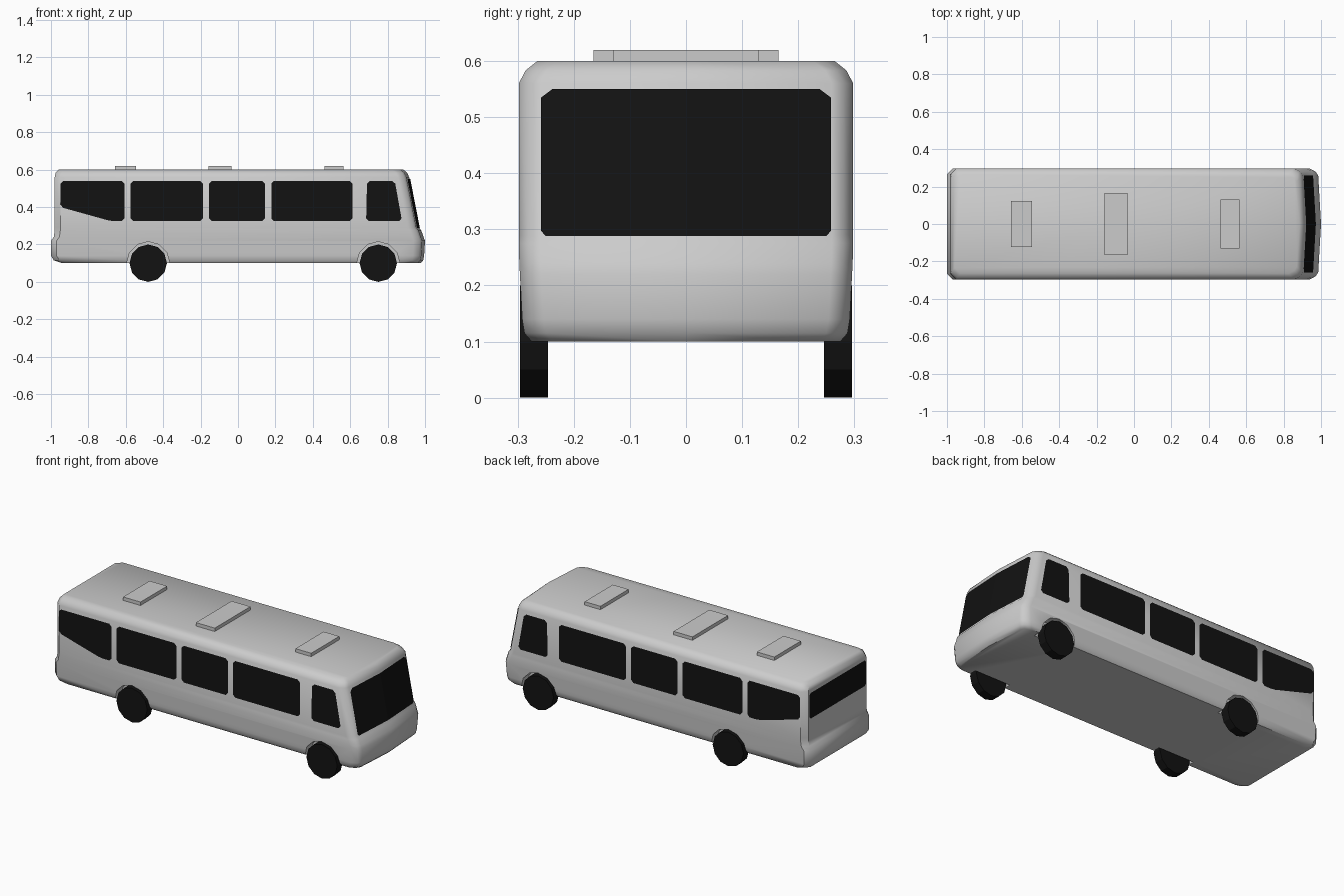
import bpy, bmesh, math

if "Cube" in bpy.data.objects:
    bpy.data.objects.remove(bpy.data.objects["Cube"])

black = bpy.data.materials.new("dark_glass_and_rubber")
black.diffuse_color = (0.006, 0.006, 0.006, 1)
black.use_nodes = True
black.node_tree.nodes["Principled BSDF"].inputs["Base Color"].default_value = black.diffuse_color


def mesh_object(name, verts, faces, mat=None, fix_normals=True):
    mesh = bpy.data.meshes.new(name)
    mesh.from_pydata(verts, [], faces)
    if fix_normals:
        bm = bmesh.new()
        bm.from_mesh(mesh)
        bmesh.ops.recalc_face_normals(bm, faces=bm.faces)
        bm.to_mesh(mesh)
        bm.free()
    obj = bpy.data.objects.new(name, mesh)
    bpy.context.collection.objects.link(obj)
    if mat:
        mesh.materials.append(mat)
    return obj


def activate(obj):
    bpy.ops.object.select_all(action='DESELECT')
    obj.select_set(True)
    bpy.context.view_layer.objects.active = obj


def cylinder(name, x, y, z, radius, depth):
    bpy.ops.mesh.primitive_cylinder_add(vertices=12, radius=radius, depth=depth,
                                        location=(x, y, z),
                                        rotation=(math.pi / 2, 0, 0))
    obj = bpy.context.object
    obj.name = name
    return obj


# Body: stacked outlines (z, rear x, front x, half width)
levels = [(0.10, -0.94, 0.975, 0.275), (0.115, -0.985, 0.99, 0.288),
          (0.14, -1.0, 0.995, 0.292), (0.22, -1.0, 1.0, 0.296),
          (0.24, -0.985, 0.992, 0.297), (0.275, -0.98, 0.98, 0.298),
          (0.29, -0.98, 0.968, 0.298), (0.56, -0.98, 0.915, 0.298),
          (0.583, -0.975, 0.905, 0.286), (0.60, -0.96, 0.885, 0.265)]
verts, faces = [], []
for z, xr, xf, h in levels:
    half = [(xr, h - 0.03), (xr + 0.03, h), (xf - 0.06, h),
            (xf - 0.028, h - 0.017), (xf - 0.015, h - 0.038)]
    ring = half + [(xf, 0)] + [(x, -y) for x, y in reversed(half)]
    verts += [(x, y, z) for x, y in ring]
n = len(ring)
for i in range(len(levels) - 1):
    for j in range(n):
        k = (j + 1) % n
        faces.append((i * n + j, i * n + k, (i + 1) * n + k, (i + 1) * n + j))
faces += [tuple(range(n)), tuple(range(len(verts) - n, len(verts)))]
body = mesh_object("body", verts, faces)

# Wheels and wheel arches
for x, place in ((-0.48, "rear"), (0.75, "front")):
    for s, side in ((-1, "right"), (1, "left")):
        cutter = cylinder("arch_cutter", x, s * 0.29, 0.10, 0.115, 0.11)
        cutter.hide_render = True
        activate(body)
        mod = body.modifiers.new("arch", 'BOOLEAN')
        mod.operation = 'DIFFERENCE'
        mod.solver = 'EXACT'
        mod.object = cutter
        bpy.ops.object.modifier_apply(modifier=mod.name)
        bpy.data.objects.remove(cutter)
        wheel = cylinder(f"{place}_{side}_wheel", x, s * 0.271, 0.10, 0.10, 0.05)
        wheel.data.materials.append(black)

activate(body)
bpy.ops.object.shade_smooth_by_angle(angle=math.radians(40))


def clip_corners(points, c=0.015):
    """Cut each corner of a polygon by distance c."""
    out = []
    for i, (px, pz) in enumerate(points):
        for qx, qz in (points[i - 1], points[(i + 1) % len(points)]):
            d = math.hypot(qx - px, qz - pz)
            out.append((px + (qx - px) * c / d, pz + (qz - pz) * c / d))
    return out


# Side windows, same on both sides
lo, hi = 0.325, 0.54
side_windows = [[(-0.95, 0.40), (-0.68, lo), (-0.608, lo), (-0.608, hi), (-0.95, hi)]]
side_windows += [[(a, lo), (b, lo), (b, hi), (a, hi)]
                 for a, b in ((-0.575, -0.188), (-0.155, 0.145), (0.178, 0.612))]
side_windows.append([(0.685, lo), (0.877, lo), (0.838, hi), (0.69, hi)])
for s, side in ((-1, "right"), (1, "left")):
    for i, pts in enumerate(side_windows):
        v = [(x, s * 0.3005, z) for x, z in clip_corners(pts)]
        if s > 0:
            v.reverse()
        mesh_object(f"{side}_window_{i + 1}", v, [tuple(range(len(v)))], black, False)


# Windscreen: two halves meeting at the bowed centre line
def windscreen_point(y, z):
    x = 0.968 - (z - 0.29) * 0.053 / 0.27 - 0.015 * abs(y) / 0.26
    return (x + 0.004, y, z)


half = [(0.25, 0.288), (0.258, 0.297), (0.258, 0.535), (0.238, 0.55)]
outline = [(0, 0.288)] + half + [(0, 0.55)] + [(-y, z) for y, z in reversed(half)]
mesh_object("windscreen", [windscreen_point(y, z) for y, z in outline],
            [(0, 1, 2, 3, 4, 5), (0, 5, 6, 7, 8, 9)], black, False)

# Rear window
pts = clip_corners([(0.26, 0.395), (-0.26, 0.395), (-0.26, 0.545), (0.26, 0.545)], 0.01)
mesh_object("rear_window", [(-0.983, y, z) for y, z in pts],
            [tuple(range(len(pts)))], black, False)

# Roof vents
for i, (x0, x1, w) in enumerate(((-0.658, -0.545, 0.123), (-0.157, -0.035, 0.165),
                                 (0.463, 0.565, 0.13))):
    bpy.ops.mesh.primitive_cube_add(size=1, location=((x0 + x1) / 2, 0, 0.606))
    vent = bpy.context.object
    vent.name = f"roof_vent_{i + 1}"
    vent.scale = (x1 - x0, 2 * w, 0.028)
